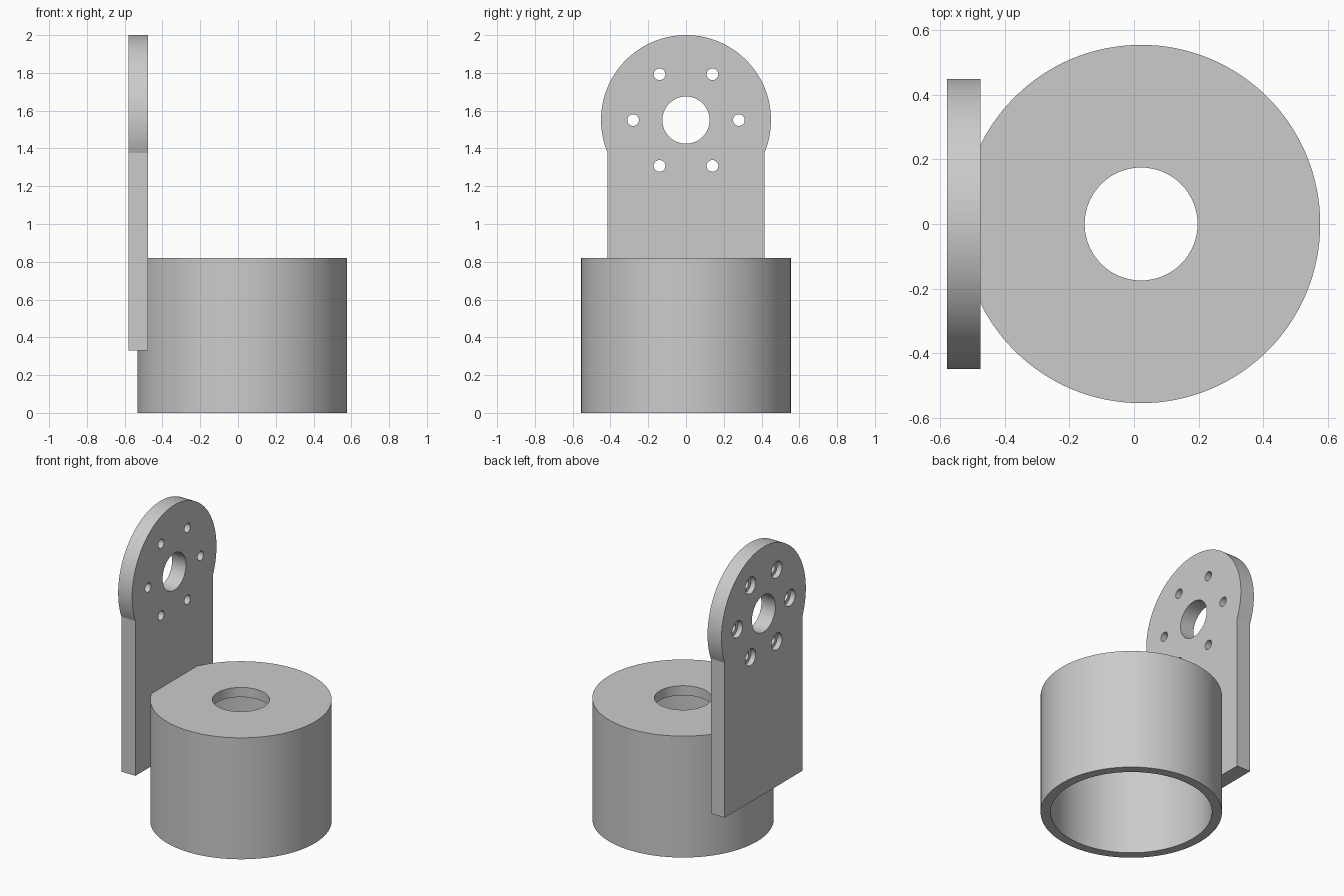
import bpy, bmesh
from math import radians, sin, cos, asin, pi
from mathutils import Matrix, Vector

if "Cube" in bpy.data.objects:
    bpy.data.objects.remove(bpy.data.objects["Cube"], do_unlink=True)

grey = bpy.data.materials.new("plain grey")
grey.use_nodes = True
colour = (0.6, 0.6, 0.6, 1)
grey.diffuse_color = colour
grey.node_tree.nodes["Principled BSDF"].inputs["Base Color"].default_value = colour

CUP_X, CUP_R, CUP_H = 0.022, 0.555, 0.82
PLATE_X0, PLATE_X1, PLATE_Z0 = -0.58, -0.476, 0.33
HEAD_Z, HEAD_R, HALF_W = 1.55, 0.45, 0.415


def add_object(name, bm):
    bmesh.ops.recalc_face_normals(bm, faces=bm.faces)
    mesh = bpy.data.meshes.new(name)
    bm.to_mesh(mesh)
    bm.free()
    mesh.materials.append(grey)
    obj = bpy.data.objects.new(name, mesh)
    bpy.context.collection.objects.link(obj)
    return obj


def cylinder(name, radius, start, end, segments=64):
    """Cylinder between two points."""
    start, end = Vector(start), Vector(end)
    axis = end - start
    turn = axis.to_track_quat('Z', 'Y').to_matrix().to_4x4()
    bm = bmesh.new()
    bmesh.ops.create_cone(bm, cap_ends=True, segments=segments, radius1=radius,
                          radius2=radius, depth=axis.length,
                          matrix=Matrix.Translation((start + end) / 2) @ turn)
    return add_object(name, bm)


def combine(obj, other, operation):
    """Apply a boolean and discard the helper."""
    other.hide_render = True
    mod = obj.modifiers.new(operation, 'BOOLEAN')
    mod.operation, mod.object, mod.solver = operation, other, 'EXACT'
    bpy.context.view_layer.update()
    graph = bpy.context.evaluated_depsgraph_get()
    mesh = bpy.data.meshes.new_from_object(obj.evaluated_get(graph))
    obj.modifiers.clear()
    obj.data = mesh
    bpy.data.objects.remove(other, do_unlink=True)


# Upright plate: straight sides under a round head
a0 = -asin((HEAD_R**2 - HALF_W**2) ** 0.5 / HEAD_R)
steps = 96
outline = [(-HALF_W, PLATE_Z0), (HALF_W, PLATE_Z0)]
for i in range(steps + 1):
    a = a0 + (pi - 2 * a0) * i / steps
    outline.append((HEAD_R * cos(a), HEAD_Z + HEAD_R * sin(a)))
bm = bmesh.new()
face = bm.faces.new([bm.verts.new((PLATE_X0, y, z)) for y, z in outline])
grown = bmesh.ops.extrude_face_region(bm, geom=[face])["geom"]
bmesh.ops.translate(bm, vec=(PLATE_X1 - PLATE_X0, 0, 0),
                    verts=[v for v in grown if isinstance(v, bmesh.types.BMVert)])
bracket = add_object("mounting_bracket", bm)

# Cup body joined to the plate, then hollowed and opened at the top
combine(bracket, cylinder("cup", CUP_R, (CUP_X, 0, 0), (CUP_X, 0, CUP_H), 128), 'UNION')
combine(bracket, cylinder("cavity", 0.494, (CUP_X, 0, -0.1), (CUP_X, 0, CUP_H - 0.065), 128),
        'DIFFERENCE')
combine(bracket, cylinder("top_hole", 0.175, (CUP_X, 0, 0.6), (CUP_X, 0, 1)), 'DIFFERENCE')


# Holes through the plate: centre bore and a ring of counterbored screw holes
def bore(name, radius, y, z, x_end):
    combine(bracket, cylinder(name, radius, (-0.7, y, z), (x_end, y, z), 48), 'DIFFERENCE')


bore("centre_bore", 0.125, 0, HEAD_Z, -0.4)
for i in range(6):
    a = radians(60 * i)
    y, z = 0.28 * cos(a), HEAD_Z + 0.28 * sin(a)
    bore("screw_hole", 0.031, y, z, -0.4)
    bore("counterbore", 0.056, y, z, PLATE_X0 + 0.035)

# Smooth curved walls, sharp rims
bpy.ops.object.select_all(action='DESELECT')
bracket.select_set(True)
bpy.context.view_layer.objects.active = bracket
bpy.ops.object.shade_smooth_by_angle(angle=radians(20))
